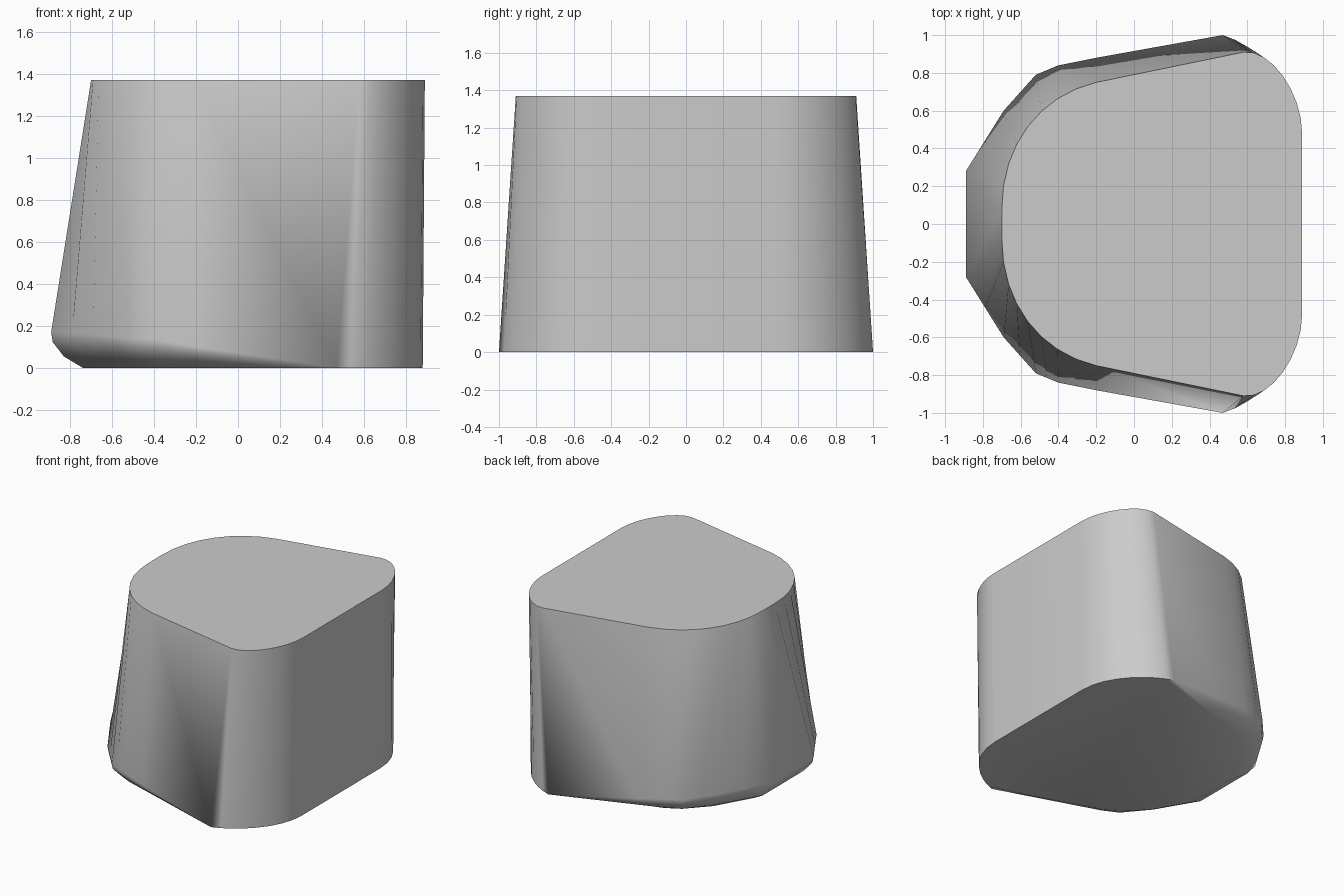
import bpy, bmesh, math
from mathutils import Vector
from mathutils.geometry import interpolate_bezier

cube = bpy.data.objects.get("Cube")
if cube:
    bpy.data.objects.remove(cube)

ROUND = 9      # points on each rounded corner
HEIGHT = 1.37


def arc(*pts, n=ROUND):
    return [Vector(p) for p in interpolate_bezier(*[Vector((*p, 0)) for p in pts], n)]


def subdivide(pts):
    """Add a midpoint to every segment of a path."""
    pts = [Vector(p) for p in pts]
    out = [pts[0]]
    for a, b in zip(pts, pts[1:]):
        out += [(a + b) / 2, b]
    return out


# Half outlines, running from the narrow end to the wide end
top = (arc((-.70, .08), (-.70, .42), (-.50, .68), (-.20, .75))
       + arc((.58, .91), (.72, .93), (.89, .70), (.89, .48)))
for p in top:
    p.z = HEIGHT

wide_corner = arc((.47, 1.0), (.64, .95), (.88, .75), (.88, .48))
belly = subdivide([(-.89, .28, .17), (-.69, .60, .16), (-.52, .79, .14),
                   (-.40, .84, .135), (-.20, .88, .10)]) + wide_corner
base = subdivide([(-.74, .22, 0), (-.58, .50, 0), (-.43, .66, 0),
                  (-.32, .72, 0), (-.15, .77, 0)]) + wide_corner


def blend(inset, drop):
    """Section of the rounded underside between belly and base."""
    return [Vector((*a.lerp(b, inset).xy, a.z * (1 - drop))) for a, b in zip(belly, base)]


# Loft the mirrored sections into a closed body
bm = bmesh.new()
rings = []
for half in (base, blend(.4, .68), blend(.05, .28), belly, top):
    outline = half + [Vector((p.x, -p.y, p.z)) for p in reversed(half)]
    rings.append([bm.verts.new(p) for p in outline])
for lower, upper in zip(rings, rings[1:]):
    for i in range(len(lower)):
        j = (i + 1) % len(lower)
        bm.faces.new((lower[i], lower[j], upper[j], upper[i]))
bm.faces.new(rings[0])
bm.faces.new(rings[-1])
bmesh.ops.remove_doubles(bm, verts=bm.verts, dist=.0005)
bmesh.ops.recalc_face_normals(bm, faces=bm.faces)

mesh = bpy.data.meshes.new("tapered_body")
bm.to_mesh(mesh)
bm.free()
body = bpy.data.objects.new("tapered_body", mesh)
bpy.context.collection.objects.link(body)

# Plain grey finish
grey = bpy.data.materials.new("light grey")
grey.use_nodes = True
colour = (.6, .6, .6, 1)
grey.diffuse_color = colour
grey.node_tree.nodes["Principled BSDF"].inputs["Base Color"].default_value = colour
mesh.materials.append(grey)

bpy.context.view_layer.objects.active = body
body.select_set(True)
bpy.ops.object.shade_smooth_by_angle(angle=math.radians(35))
